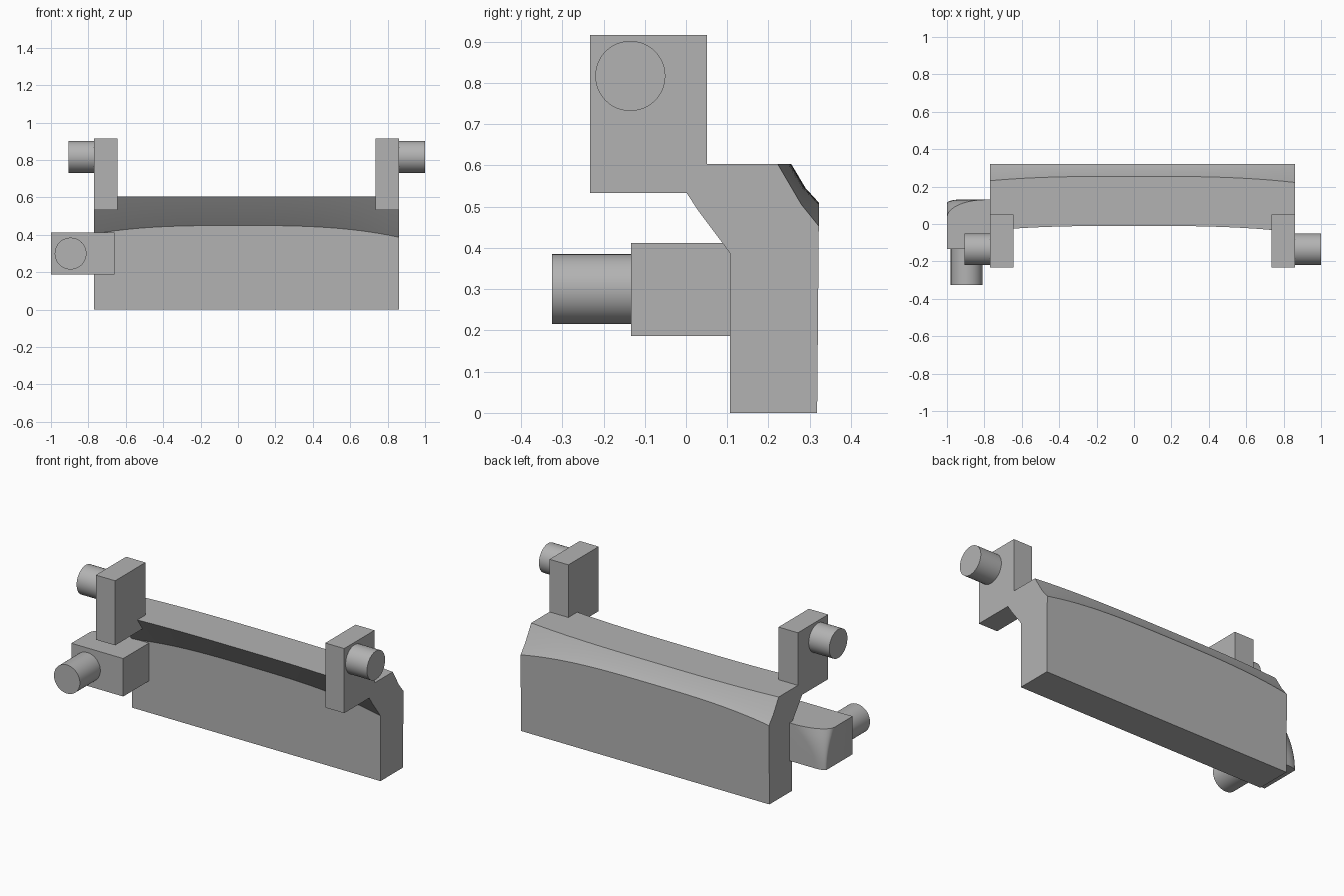
import bpy, bmesh, math
from mathutils import Matrix, Vector

cube = bpy.data.objects.get("Cube")
if cube:
    bpy.data.objects.remove(cube, do_unlink=True)

GREY = (0.45, 0.45, 0.45, 1)
grey = bpy.data.materials.new("plain_grey")
grey.use_nodes = True
grey.diffuse_color = GREY
grey.node_tree.nodes["Principled BSDF"].inputs["Base Color"].default_value = GREY


def finish(name, bm, smooth=True):
    bmesh.ops.recalc_face_normals(bm, faces=bm.faces)
    mesh = bpy.data.meshes.new(name)
    bm.to_mesh(mesh)
    bm.free()
    mesh.materials.append(grey)
    obj = bpy.data.objects.new(name, mesh)
    bpy.context.collection.objects.link(obj)
    if smooth:
        bpy.ops.object.select_all(action="DESELECT")
        obj.select_set(True)
        bpy.context.view_layer.objects.active = obj
        bpy.ops.object.shade_smooth_by_angle(angle=math.radians(25))
    return obj


def loft(name, sections):
    """Skin a row of matching closed outlines and cap both ends."""
    bm = bmesh.new()
    rings = [[bm.verts.new(p) for p in ring] for ring in sections]
    for a, b in zip(rings, rings[1:]):
        for i in range(len(a)):
            j = (i + 1) % len(a)
            bm.faces.new((a[i], a[j], b[j], b[i]))
    bm.faces.new(rings[0])
    bm.faces.new(rings[-1])
    return finish(name, bm)


def box(name, lo, hi):
    bm = bmesh.new()
    lo, hi = Vector(lo), Vector(hi)
    bmesh.ops.create_cube(bm, size=1, matrix=Matrix.Translation((lo + hi) / 2)
                          @ Matrix.Diagonal((*(hi - lo), 1)))
    return finish(name, bm, False)


def peg(name, start, end, radius=0.085):
    start, end = Vector(start), Vector(end)
    axis = end - start
    turn = axis.to_track_quat("Z", "Y").to_matrix().to_4x4()
    bm = bmesh.new()
    bmesh.ops.create_cone(bm, cap_ends=True, segments=48, radius1=radius,
                          radius2=radius, depth=axis.length,
                          matrix=Matrix.Translation((start + end) / 2) @ turn)
    return finish(name, bm)


# Main bar: the cross-section changes gently towards both ends
LEFT, RIGHT = 0.86, -0.77
middle = [(0.107, 0), (0.318, 0), (0.322, 0.51), (0.29, 0.545), (0.255, 0.604),
          (-0.01, 0.604), (0.045, 0.525), (0.107, 0.45)]
tip = [(0.107, 0), (0.318, 0), (0.322, 0.453), (0.28, 0.505), (0.222, 0.604),
       (-0.045, 0.604), (0.03, 0.49), (0.107, 0.387)]
STEPS = 32
rings = []
for s in range(STEPS + 1):
    x = RIGHT + (LEFT - RIGHT) * s / STEPS
    t = (abs(x) / LEFT) ** 3
    rings.append([(x, a[0] + (b[0] - a[0]) * t, a[1] + (b[1] - a[1]) * t)
                  for a, b in zip(middle, tip)])
loft("main_bar", rings)

# Upright arms with outward pegs
for side, outer, inner, end in (("left", LEFT, 0.736, 1.0),
                                ("right", RIGHT, -0.643, -0.905)):
    box(side + "_arm", (min(outer, inner), -0.233, 0.533),
        (max(outer, inner), 0.051, 0.916))
    peg(side + "_arm_peg", (inner, -0.135, 0.817), (end, -0.135, 0.817))

# Side block with a rounded, tapering back corner
levels = []
N = 10
for k in range(7):
    h = k / 6
    reach = 0.06 + 0.15 * h * h
    drop = 0.02 + 0.075 * h * h
    back = []
    for i in range(N + 1):
        a = math.pi / 2 * i / N
        back.append((-1 + reach * (1 - math.cos(a)),
                     0.13 - drop * (1 - math.sin(a)), 0.187 + 0.225 * h))
    z = 0.187 + 0.225 * h
    levels.append([(-0.66, 0.13, z), (-0.66, -0.133, z), (-1, -0.133, z)] + back)
loft("side_block", levels)
peg("side_block_peg", (-0.895, -0.1, 0.3), (-0.895, -0.325, 0.3))
